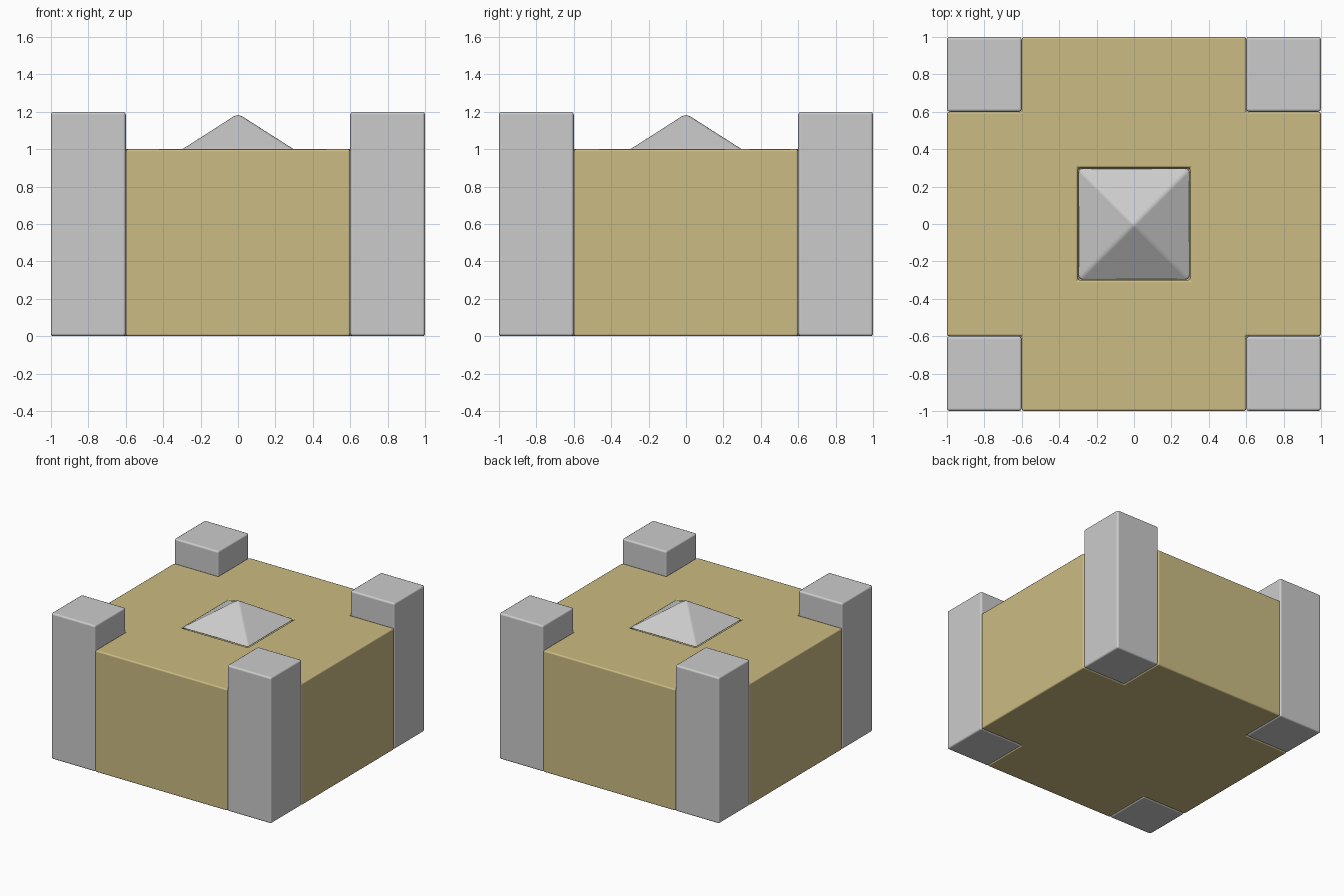
import bpy, bmesh

if "Cube" in bpy.data.objects:
    bpy.data.objects.remove(bpy.data.objects["Cube"])


def material(name, rgb):
    m = bpy.data.materials.new(name)
    m.diffuse_color = (*rgb, 1)
    m.use_nodes = True
    m.node_tree.nodes["Principled BSDF"].inputs["Base Color"].default_value = m.diffuse_color
    return m


TAN = material("sandy tan", (0.60, 0.50, 0.225))
GREY = material("light grey", (0.60, 0.60, 0.60))


def finish(name, bm, mat, bevel):
    """Turn a bmesh into a smooth object with softly rounded edges."""
    bmesh.ops.recalc_face_normals(bm, faces=bm.faces)
    me = bpy.data.meshes.new(name)
    bm.to_mesh(me)
    bm.free()
    me.materials.append(mat)
    me.shade_smooth()
    ob = bpy.data.objects.new(name, me)
    bpy.context.collection.objects.link(ob)
    mod = ob.modifiers.new("rounded edges", 'BEVEL')
    mod.width = bevel
    mod.segments = 2
    mod.limit_method = 'ANGLE'
    mod.angle_limit = 0.4
    mod.harden_normals = True
    return ob


# Body: plus-shaped block on a grid of cells, with a shallow pit in the top
bm = bmesh.new()
steps = (-1, -0.6, -0.3, 0.3, 0.6, 1)
grid = [[bm.verts.new((x, y, 0)) for y in steps] for x in steps]
for i in range(5):
    for j in range(5):
        if not (i in (0, 4) and j in (0, 4)):
            bm.faces.new((grid[i][j], grid[i + 1][j], grid[i + 1][j + 1], grid[i][j + 1]))
bmesh.ops.delete(bm, geom=[v for v in bm.verts if not v.link_faces], context='VERTS')
top = bmesh.ops.extrude_face_region(bm, geom=bm.faces[:], use_keep_orig=True)
bmesh.ops.translate(bm, verts=[g for g in top["geom"] if isinstance(g, bmesh.types.BMVert)],
                    vec=(0, 0, 1))
bm.normal_update()
pit = [f for f in bm.faces if (f.calc_center_median().xy.length < 0.01
                               and f.calc_center_median().z > 0.9)]
floor = bmesh.ops.extrude_face_region(bm, geom=pit)
bmesh.ops.translate(bm, verts=[g for g in floor["geom"] if isinstance(g, bmesh.types.BMVert)],
                    vec=(0, 0, -0.05))
bmesh.ops.delete(bm, geom=[f for f in pit if f.is_valid], context='FACES_ONLY')
# merge coplanar cells into large flat faces
bmesh.ops.dissolve_limit(bm, angle_limit=0.01, verts=bm.verts, edges=bm.edges)
finish("body", bm, TAN, 0.012)

# Corner posts
for name, sx, sy in (("front_left_post", -1, -1), ("front_right_post", 1, -1),
                     ("back_left_post", -1, 1), ("back_right_post", 1, 1)):
    bm = bmesh.new()
    bmesh.ops.create_cube(bm, size=1)
    for v in bm.verts:
        v.co.x = v.co.x * 0.4 + sx * 0.8
        v.co.y = v.co.y * 0.4 + sy * 0.8
        v.co.z = (v.co.z + 0.5) * 1.2
    finish(name, bm, GREY, 0.015)

# Blunt pyramid in the middle, its base just sunk into the pit
bm = bmesh.new()
base = [bm.verts.new((x, y, 0.995)) for x, y in
        ((-0.305, -0.305), (0.305, -0.305), (0.305, 0.305), (-0.305, 0.305))]
apex = bm.verts.new((0, 0, 1.19))
bm.faces.new(base[::-1])
for k in range(4):
    bm.faces.new((base[k], base[(k + 1) % 4], apex))
finish("pyramid", bm, GREY, 0.015)
